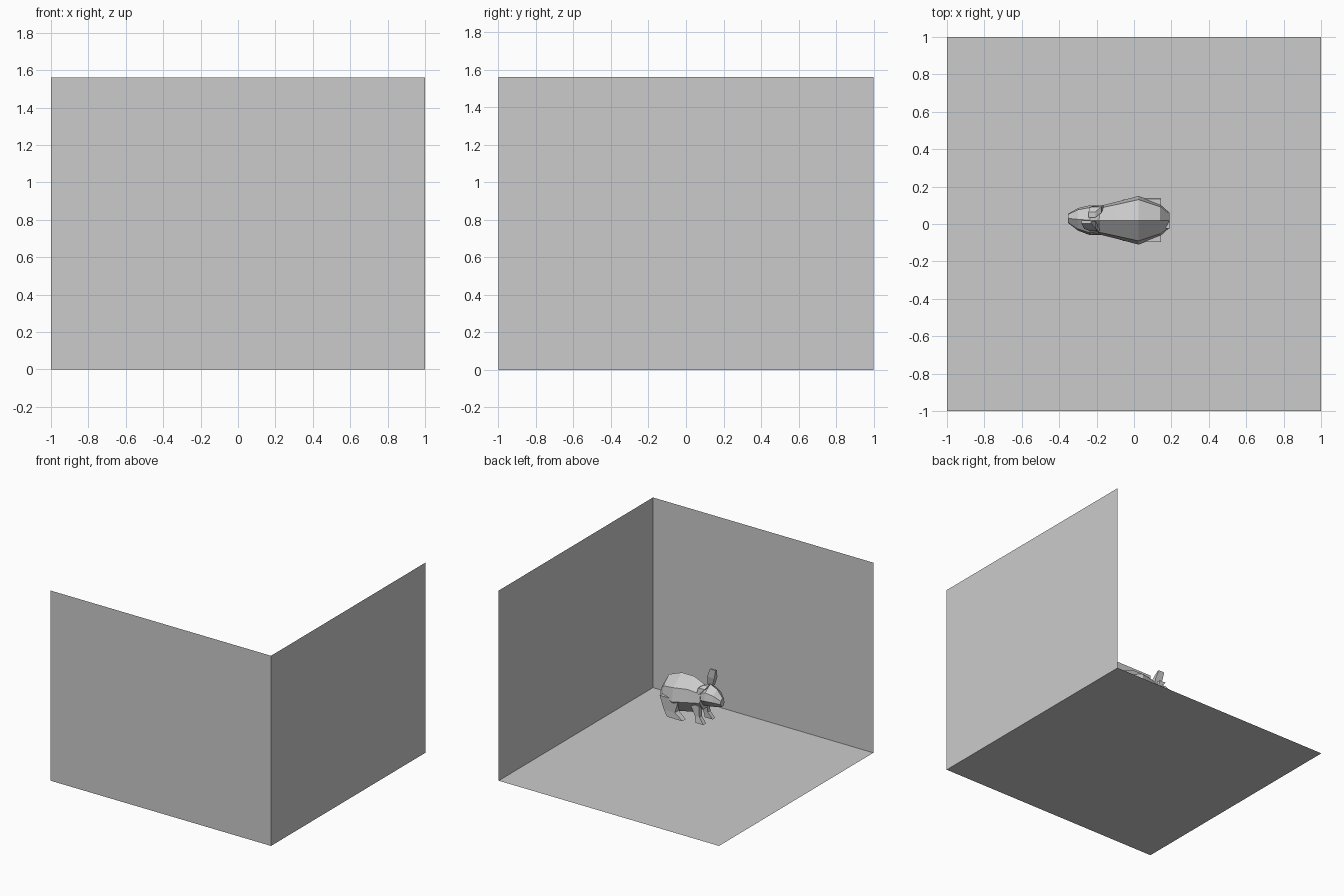
import bpy, math
from mathutils import Vector

if "Cube" in bpy.data.objects:
    bpy.data.objects.remove(bpy.data.objects["Cube"])


def make(name, verts, faces):
    me = bpy.data.meshes.new(name)
    me.from_pydata([tuple(v) for v in verts], [], faces)
    me.update()
    ob = bpy.data.objects.new(name, me)
    bpy.context.collection.objects.link(ob)
    return ob


def loft(name, rings):
    """Skin a closed flat-faced solid over rings with equal point counts."""
    n = len(rings[0])
    verts = [p for r in rings for p in r]
    faces = [(i * n + j, i * n + (j + 1) % n, (i + 1) * n + (j + 1) % n, (i + 1) * n + j)
             for i in range(len(rings) - 1) for j in range(n)]
    faces += [tuple(range(n))[::-1], tuple(range(len(verts) - n, len(verts)))]
    ob = make(name, verts, faces)
    bpy.context.view_layer.objects.active = ob
    bpy.ops.object.mode_set(mode='EDIT')
    bpy.ops.mesh.select_all(action='SELECT')
    bpy.ops.mesh.normals_make_consistent(inside=False)
    bpy.ops.object.mode_set(mode='OBJECT')
    return ob


def section(x, yc, half, z0, z1):
    """Six-sided animal cross-section with a ridge on top."""
    h = z1 - z0
    return [(x, yc, z1), (x, yc + half * 0.85, z0 + h * 0.72), (x, yc + half, z0 + h * 0.35),
            (x, yc + half * 0.4, z0), (x, yc - half * 0.4, z0),
            (x, yc - half, z0 + h * 0.35), (x, yc - half * 0.85, z0 + h * 0.72)]


def limb(name, path):
    """Square tapered limb; path holds (point, half length, half thickness)."""
    loft(name, [[(x + a * l, y + b * t, z) for a, b in ((-1, -1), (1, -1), (1, 1), (-1, 1))]
                for (x, y, z), l, t in path])


# Room corner: floor and two thin walls
H = 1.56
make("floor", [(-1, -1, 0), (1, -1, 0), (1, 1, 0), (-1, 1, 0)], [(0, 1, 2, 3)])
make("front_wall", [(-1, -1, 0), (1, -1, 0), (1, -1, H), (-1, -1, H)], [(3, 2, 1, 0)])
make("right_wall", [(1, -1, 0), (1, 1, 0), (1, 1, H), (1, -1, H)], [(3, 2, 1, 0)])

# Rabbit body, rump to chest
loft("rabbit_body", [section(*s) for s in (
    (0.19, 0.02, 0.04, 0.53, 0.64),
    (0.14, 0.02, 0.085, 0.49, 0.73),
    (0.025, 0.02, 0.13, 0.48, 0.775),
    (-0.09, 0.02, 0.10, 0.50, 0.775),
    (-0.19, 0.02, 0.075, 0.54, 0.73))])

# Rabbit head, neck to nose
loft("rabbit_head", [section(*s) for s in (
    (-0.16, 0.02, 0.06, 0.57, 0.72),
    (-0.235, 0.02, 0.08, 0.58, 0.75),
    (-0.30, 0.025, 0.06, 0.59, 0.725),
    (-0.352, 0.03, 0.025, 0.60, 0.67))])

# Upright ear and drooping ear
limb("upright_ear", [((-0.215, -0.02, 0.72), 0.02, 0.018),
                     ((-0.235, -0.005, 0.80), 0.032, 0.02),
                     ((-0.255, 0.01, 0.87), 0.026, 0.008)])
limb("drooping_ear", [((-0.225, 0.05, 0.75), 0.018, 0.015),
                      ((-0.205, 0.075, 0.73), 0.03, 0.016),
                      ((-0.175, 0.092, 0.68), 0.012, 0.006)])

# Legs in pairs about the body's centre line
for side, s in (("left", 1), ("right", -1)):
    limb(side + "_front_leg", [((-0.14, 0.02 + s * 0.05, 0.58), 0.04, 0.022),
                               ((-0.165, 0.02 + s * 0.055, 0.49), 0.02, 0.016),
                               ((-0.19, 0.02 + s * 0.06, 0.44), 0.035, 0.018)])
    limb(side + "_hind_leg", [((0.06, 0.02 + s * 0.07, 0.60), 0.085, 0.045),
                              ((0.06, 0.02 + s * 0.085, 0.49), 0.05, 0.025),
                              ((0.01, 0.02 + s * 0.09, 0.44), 0.07, 0.022)])

# Short tail
limb("tail", [((0.17, 0.0, 0.58), 0.015, 0.02), ((0.18, -0.005, 0.64), 0.012, 0.02)])
